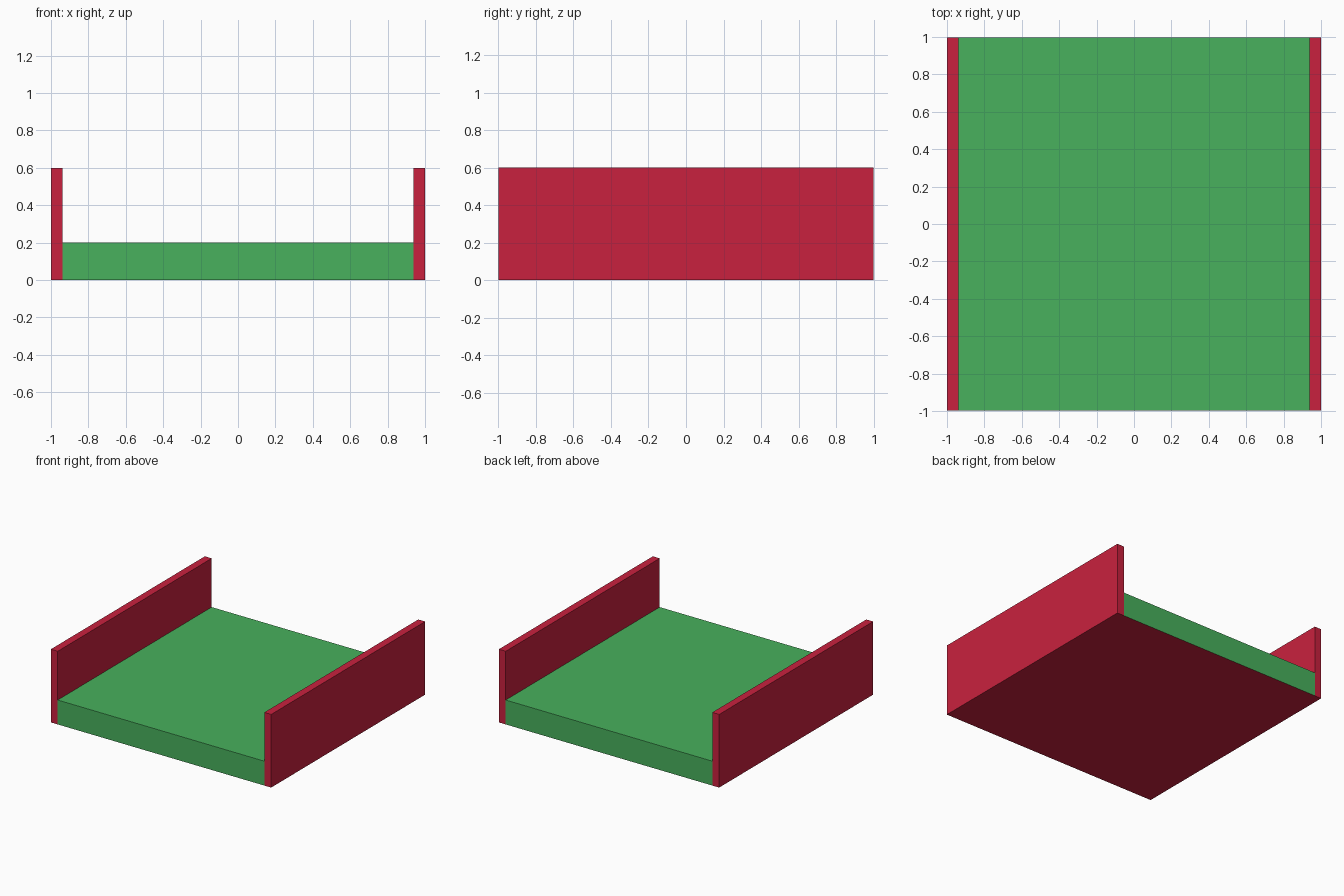
import bpy, bmesh

if "Cube" in bpy.data.objects:
    bpy.data.objects.remove(bpy.data.objects["Cube"])

HALF_Y = 0.998   # half length
WALL_T = 0.0625  # wall thickness
WALL_H = 0.6
DECK_H = 0.2


def material(name, rgb):
    def lin(c):
        c /= 255
        return c / 12.92 if c <= 0.04045 else ((c + 0.055) / 1.055) ** 2.4
    m = bpy.data.materials.new(name)
    m.diffuse_color = (*[lin(c) for c in rgb], 1)
    m.use_nodes = True
    m.node_tree.nodes["Principled BSDF"].inputs["Base Color"].default_value = m.diffuse_color
    return m


red = material("red", (201, 33, 62))
green = material("green", (72, 177, 93))


def box(name, x0, x1, height, mats):
    bm = bmesh.new()
    bmesh.ops.create_cube(bm, size=1)
    for v in bm.verts:
        v.co.x = x0 if v.co.x < 0 else x1
        v.co.y = -HALF_Y if v.co.y < 0 else HALF_Y
        v.co.z = 0 if v.co.z < 0 else height
    bm.normal_update()
    # underside takes the last material
    for f in bm.faces:
        if f.normal.z < -0.5:
            f.material_index = len(mats) - 1
    me = bpy.data.meshes.new(name)
    bm.to_mesh(me)
    bm.free()
    for m in mats:
        me.materials.append(m)
    ob = bpy.data.objects.new(name, me)
    bpy.context.collection.objects.link(ob)
    return ob


# green deck with a red underside
inner = 1 - WALL_T
box("deck", -inner, inner, DECK_H, [green, red])

# side walls
box("left_wall", -1, -inner, WALL_H, [red])
box("right_wall", inner, 1, WALL_H, [red])
